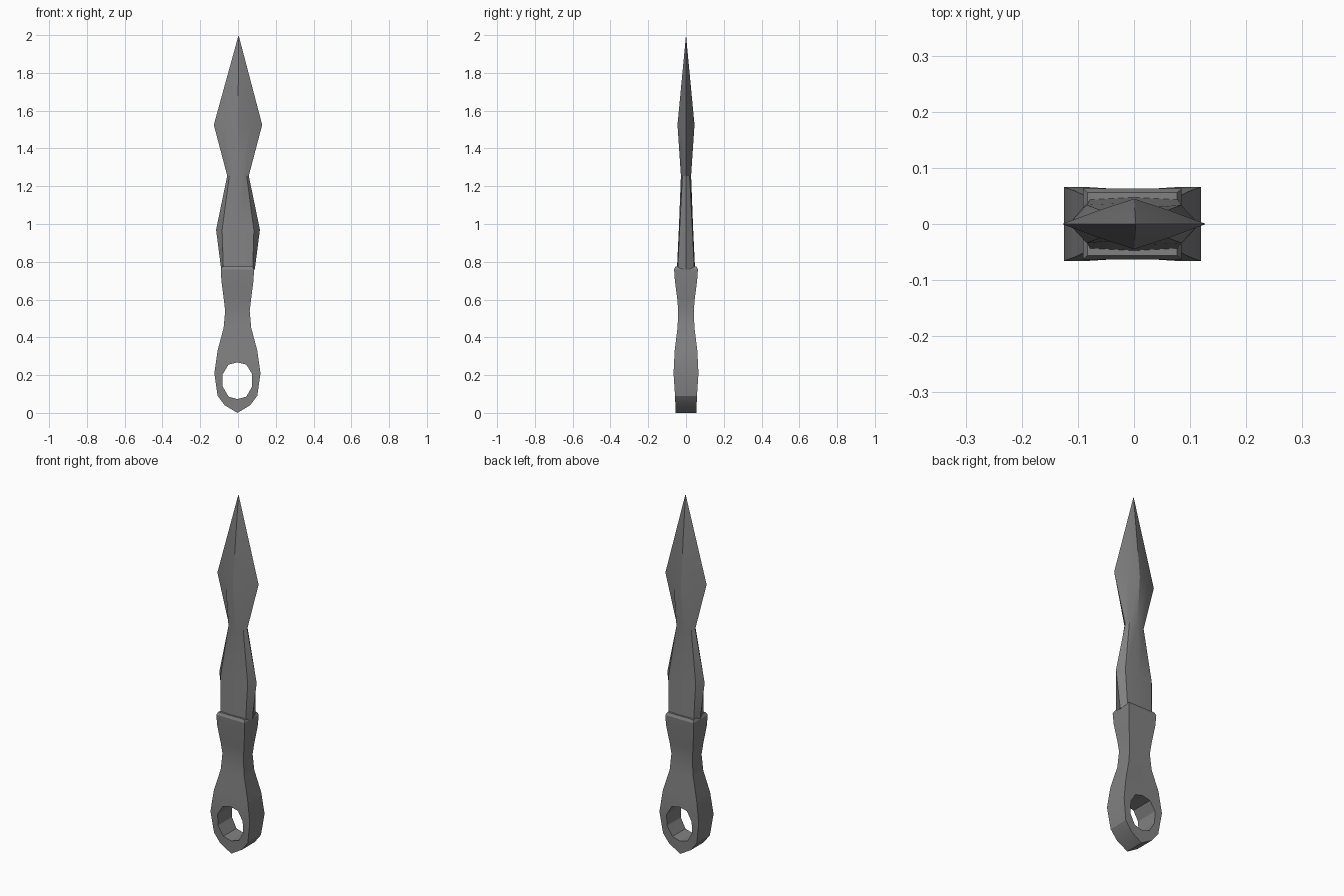
import bpy, bmesh, math

cube = bpy.data.objects.get("Cube")
if cube:
    bpy.data.objects.remove(cube, do_unlink=True)

steel = bpy.data.materials.new("dark_steel")
steel.use_nodes = True
GREY = (0.22, 0.22, 0.22, 1)
steel.diffuse_color = GREY
steel.node_tree.nodes["Principled BSDF"].inputs["Base Color"].default_value = GREY


def finish(name, bm, angle):
    """Weld the mesh, orient it and link it as a shaded object."""
    bmesh.ops.remove_doubles(bm, verts=bm.verts, dist=0.0005)
    bmesh.ops.recalc_face_normals(bm, faces=bm.faces)
    mesh = bpy.data.meshes.new(name)
    bm.to_mesh(mesh)
    bm.free()
    mesh.materials.append(steel)
    obj = bpy.data.objects.new(name, mesh)
    bpy.context.collection.objects.link(obj)
    bpy.ops.object.select_all(action='DESELECT')
    bpy.context.view_layer.objects.active = obj
    obj.select_set(True)
    bpy.ops.object.shade_smooth_by_angle(angle=math.radians(angle))
    return obj


def face(bm, points):
    bm.faces.new([bm.verts.new(p) for p in points])


# Blade: eight-sided sections (height, edge, shoulder x, shoulder y, ridge y)
sections = [(0.76, 0.089, 0.078, 0.044, 0.048),
            (0.97, 0.116, 0.084, 0.034, 0.038),
            (1.255, 0.057, 0.046, 0.019, 0.027),
            (1.525, 0.128, 0.064, 0.024, 0.045)]
bm = bmesh.new()
rings = []
for z, w, m, d, c in sections:
    ring = [(w, 0), (m, d), (0, c), (-m, d), (-w, 0), (-m, -d), (0, -c), (m, -d)]
    rings.append([(x, y, z) for x, y in ring])
for low, high in zip(rings, rings[1:]):
    for i in range(8):
        j = (i + 1) % 8
        face(bm, (low[i], low[j], high[j], high[i]))
for i in range(8):
    face(bm, (rings[-1][i], rings[-1][(i + 1) % 8], (0.003, 0, 2)))
face(bm, rings[0])
finish("blade", bm, 24)

# Handle: half outlines of the grip and of the ring with its finger hole
grip = [(0.080, 0.775), (0.088, 0.76), (0.085, 0.70), (0.072, 0.60),
        (0.065, 0.54), (0.073, 0.45), (0.105, 0.33)]
outer = [(0, 0.33), (0.105, 0.33), (0.122, 0.21), (0.105, 0.09), (0.067, 0.04), (0, 0)]
inner = [(0, 0.267), (0.047, 0.256), (0.078, 0.205), (0.078, 0.14), (0.047, 0.086), (0, 0.073)]
depths = [(0, 0.055), (0.09, 0.058), (0.21, 0.066), (0.33, 0.060), (0.45, 0.045),
          (0.54, 0.041), (0.60, 0.046), (0.70, 0.059), (0.76, 0.063), (0.775, 0.056)]


def depth(z):
    """Half thickness of the handle at a height."""
    for (z0, d0), (z1, d1) in zip(depths, depths[1:]):
        if z <= z1:
            return d0 + (d1 - d0) * (z - z0) / (z1 - z0)
    return depths[-1][1]


bm = bmesh.new()
for sx in (-1, 1):
    def at(p, sy):
        return (sx * p[0] - 0.003, sy * depth(p[1]), p[1])

    def wall(path):
        for a, b in zip(path, path[1:]):
            face(bm, (at(a, -1), at(b, -1), at(b, 1), at(a, 1)))

    for sy in (-1, 1):
        for a, b in zip(grip, grip[1:]):
            face(bm, [at(p, sy) for p in ((0, a[1]), a, b, (0, b[1]))])
        for i in range(len(outer) - 1):
            face(bm, [at(p, sy) for p in (outer[i], outer[i + 1], inner[i + 1], inner[i])])
    wall(grip)
    wall(outer[1:])
    wall(inner)
    # Flat shoulder the blade sits in
    wall([(0, grip[0][1]), grip[0]])
finish("handle", bm, 24)
